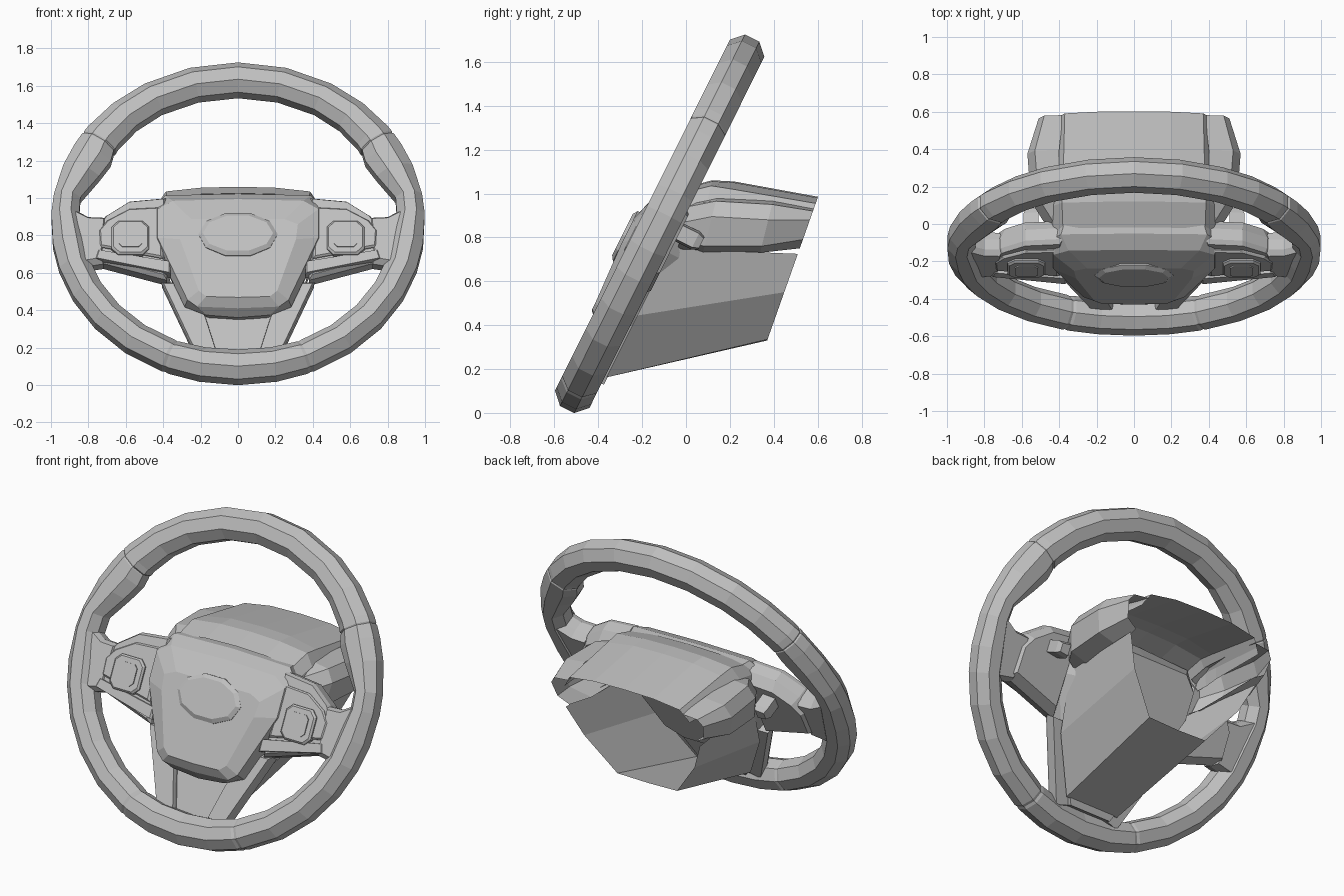
import bpy, bmesh, math
from mathutils import Vector

if "Cube" in bpy.data.objects:
    bpy.data.objects.remove(bpy.data.objects["Cube"])

# Wheel plane: u = sideways, v = up along the wheel, n = towards the driver
O = Vector((0, -0.12, 0.862))
U, V, N = Vector((1, 0, 0)), Vector((0, 0.446, 0.895)), Vector((0, -0.895, 0.446))


def P(u, v, n):
    return O + U * u + V * v + N * n


grey = bpy.data.materials.new("plain_grey")
grey.diffuse_color = (0.52, 0.52, 0.52, 1)
grey.use_nodes = True
grey.node_tree.nodes["Principled BSDF"].inputs["Base Color"].default_value = grey.diffuse_color


def loft(name, rings, loop=False, shell=False):
    """Skin equal point rings; cap the ends unless a loop; a shell stays open."""
    bm = bmesh.new()
    rv = [[bm.verts.new(p) for p in r] for r in rings]
    k = len(rv[0])
    for i in range(len(rv) if loop else len(rv) - 1):
        a, b = rv[i], rv[(i + 1) % len(rv)]
        for j in range(k - 1 if shell else k):
            bm.faces.new((a[j], a[(j + 1) % k], b[(j + 1) % k], b[j]))
    if not (loop or shell):
        bm.faces.new(rv[0])
        bm.faces.new(rv[-1])
    bmesh.ops.recalc_face_normals(bm, faces=bm.faces[:])
    me = bpy.data.meshes.new(name)
    bm.to_mesh(me)
    bm.free()
    me.materials.append(grey)
    ob = bpy.data.objects.new(name, me)
    bpy.context.collection.objects.link(ob)
    return ob


def sym(half):
    """Mirror a half outline, skipping points on the centre line."""
    return half + [(-u, v) for u, v in reversed(half) if abs(u) > 1e-6]


def plate(name, outline, levels, side=1):
    """Stack an outline at (n, scale) levels in the wheel plane."""
    cu = sum(p[0] for p in outline) / len(outline)
    cv = sum(p[1] for p in outline) / len(outline)
    return loft(name, [[P(side * (cu + (u - cu) * s), cv + (v - cv) * s, n)
                        for u, v in outline] for n, s in levels])


# Rim: (angle, in-plane width, scale); small scales make the seam grooves
half = [(90, .18, 1), (75, .18, 1), (60, .18, 1), (48, .185, 1), (37, .195, 1),
        (34.5, .2, 1), (34, .2, .95), (33.5, .2, 1), (29, .22, 1), (21, .205, 1),
        (10, .145, 1), (3, .15, 1), (-8, .18, 1), (-17, .17, 1), (-28, .17, 1),
        (-40, .17, 1), (-53, .17, 1), (-66, .17, 1), (-67, .17, .95),
        (-68, .17, 1), (-78, .175, 1), (-90, .18, 1)]
full = half + [(180 - t, w, s) for t, w, s in reversed(half[1:-1])]
rim = []
for t, w, s in full:
    t = math.radians(t)
    c = Vector((1.0 * math.cos(t), 0.947 * math.sin(t)))
    d = c.normalized()
    c = c - d * w / 2
    ring = []
    for k in range(8):
        a = math.radians(22.5 + 45 * k)
        q = c + d * (w / 2 * 1.07 * s * math.cos(a))
        ring.append(P(q.x, q.y, 0.095 * s * math.sin(a)))
    rim.append(ring)
loft("rim", rim, loop=True)

# Centre pad: rings from the back to the domed front
pad = [
    (-.17, [(0, .14), (.3, .14), (.38, .06), (.38, -.1), (.25, -.42), (.14, -.48), (0, -.48)]),
    (-.06, [(0, .2), (.37, .185), (.44, .09), (.445, -.1), (.28, -.49), (.15, -.54), (0, -.55)]),
    (.01, [(0, .175), (.39, .165), (.452, .09), (.457, -.1), (.285, -.5), (.17, -.55), (0, -.565)]),
    (.075, [(0, .11), (.35, .1), (.43, .05), (.43, -.12), (.27, -.485), (.22, -.525), (0, -.535)]),
    (.116, [(0, -.03), (.25, -.03), (.32, -.06), (.31, -.15), (.21, -.45), (.17, -.485), (0, -.49)]),
]
loft("centre_pad", [[P(u, v, n - (.014 if n > .07 and v < -.4 else 0)) for u, v in sym(h)]
                    for n, h in pad])


# Plain oval badge with a bevelled edge
def oval(a, b, n, sides=10):
    return [P(a * math.cos(2 * math.pi * k / sides),
              -.12 + b * math.sin(2 * math.pi * k / sides), n) for k in range(sides)]


loft("badge_plate", [oval(.212, .134, .09), oval(.212, .134, .115), oval(.188, .11, .13)])

# Side spokes with their controls, plus the lower spokes
spoke = [(.38, .14), (.58, .12), (.71, .03), (.765, -.05), (.77, -.235), (.38, -.35)]
grip = [(.7, .02), (.8, .025), (.93, .1), (.95, -.2), (.83, -.275), (.72, -.255)]
panel = [(.41, .07), (.58, .06), (.7, -.01), (.745, -.07), (.74, -.165), (.4, -.235)]
bar = [(.36, -.255), (.75, -.185), (.765, -.235), (.36, -.325)]
lower = [(.41, -.34), (.26, -.34), (.17, -.56), (.11, -.77), (.215, -.8)]
paddle = [(.51, .05), (.59, .04), (.59, -.03), (.51, -.04)]


def button(hw, hh, c):
    o = [(hw, hh - c), (hw - c, hh), (c - hw, hh), (-hw, hh - c)]
    return [(.575 + u, -.12 + v) for u, v in o + [(-u, -v) for u, v in o]]


for side, tag in ((1, "right"), (-1, "left")):
    plate("side_spoke_" + tag, spoke, [(-.1, .8), (-.04, 1), (.025, 1), (.05, .92)], side)
    plate("spoke_grip_" + tag, grip, [(-.08, .85), (-.03, 1), (.03, 1), (.06, .85)], side)
    plate("control_panel_" + tag, panel, [(.03, 1), (.056, 1), (.066, .93)], side)
    plate("lower_trim_" + tag, bar, [(0, 1), (.055, 1), (.065, .95)], side)
    plate("button_frame_" + tag, button(.1, .1, .035), [(.05, 1), (.075, 1), (.085, .9)], side)
    plate("button_cap_" + tag, button(.062, .062, .02), [(.07, 1), (.092, 1)], side)
    plate("lower_spoke_" + tag, lower, [(-.075, .97), (-.02, 1), (.0, .93)], side)
    plate("shift_paddle_" + tag, paddle, [(-.06, 1), (-.18, 1), (-.21, .7)], side)
plate("lower_spoke_infill", sym([(.3, -.4), (.14, -.77)]), [(-.1, 1), (-.035, 1)])


# Steering column: hollow shells whose rear edges lie on one sloping plane
def rear(u, z):
    return Vector((u, .37 + (z - .33) * .354, z))


# Lower cover narrows downwards
front = [(.4, -.08), (.34, -.42), (.18, -.735), (0, -.735)]
back = [(.45, .725), (.37, .55), (.2, .335), (0, .33)]
loft("column_lower_cover", [[P(u, v, -.095) for u, v in sym(front)],
                            [rear(u, z) for u, z in sym(back)]], shell=True)

# Upper cover: lid in the middle
lid = [
    (-.05, [(.44, .9), (.43, .95), (.38, 1.0), (.2, 1.02), (0, 1.025)]),
    (.08, [(.45, .9), (.43, .97), (.385, 1.035), (.2, 1.055), (0, 1.06)]),
    (.18, [(.44, .9), (.425, .96), (.38, 1.02), (.2, 1.05), (0, 1.055)]),
]
end = [(.42, .88), (.4, .91), (.37, .955), (.2, .98), (0, .985)]
loft("column_upper_cover", [[Vector((u, y + (z - .9) * .25, z)) for u, z in sym(h)]
                            for y, h in lid] + [[rear(u, z) for u, z in sym(end)]], shell=True)

# Shoulder pods on both sides of the upper cover
for side, tag in ((1, "right"), (-1, "left")):
    rings = []
    for y, w, top, bot in ((0, .47, .94, .75), (.12, .55, .965, .73), (.38, .57, .95, .73)):
        rings.append([Vector((side * u, y + (z - .9) * .25, z)) for u, z in
                      ((.4, top + .015), (w - .04, top), (w, top - .07), (w - .03, bot + .03), (.4, bot))])
    rings.append([rear(side * u, z) for u, z in
                  ((.38, .93), (.48, .92), (.51, .88), (.49, .79), (.42, .75))])
    loft("column_pod_" + tag, rings, shell=True)
